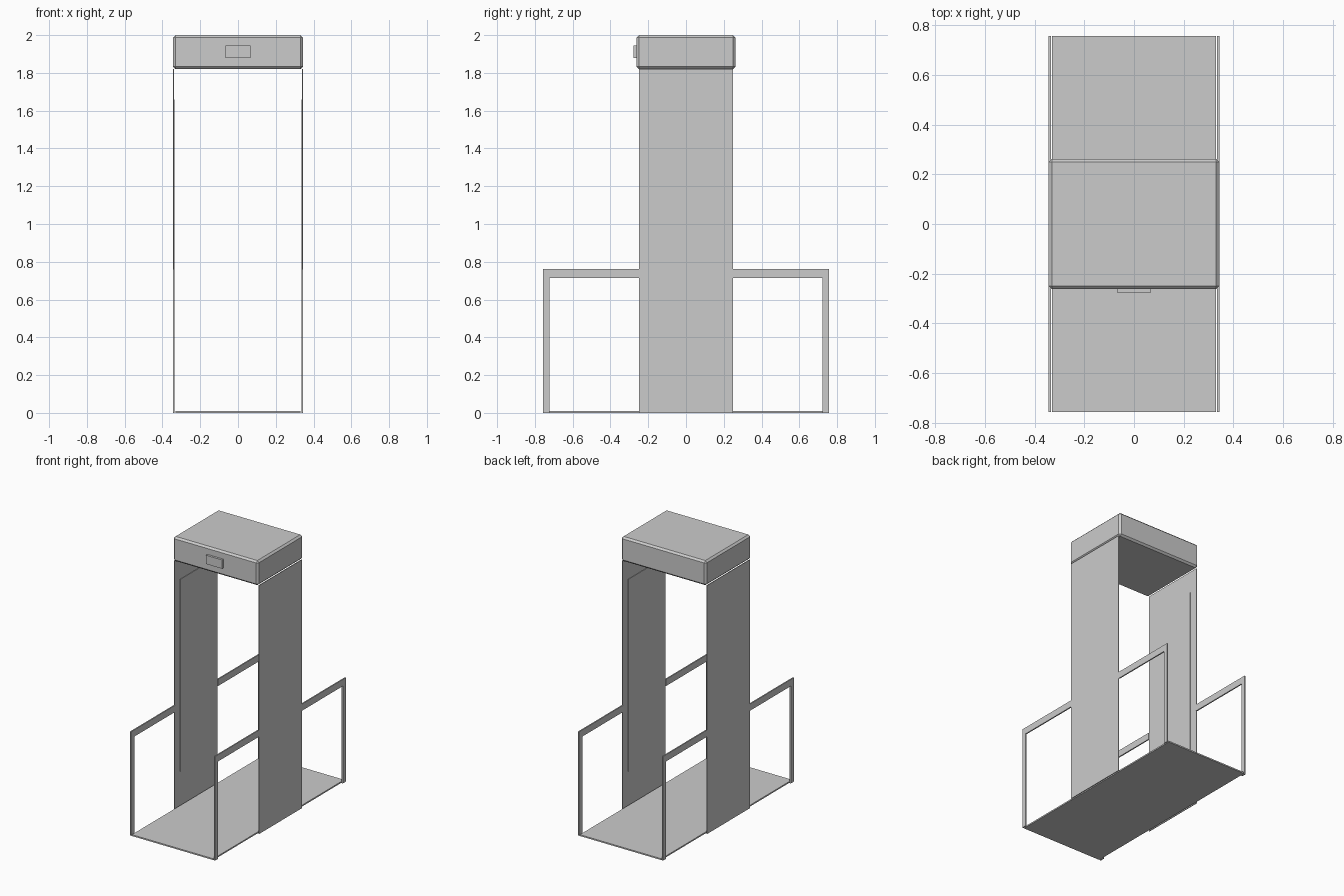
import bpy, bmesh

if "Cube" in bpy.data.objects:
    bpy.data.objects.remove(bpy.data.objects["Cube"])


def box(name, x, y, z, chamfer=0.0):
    """Axis-aligned box from (min, max) ranges, optionally chamfered."""
    bm = bmesh.new()
    bmesh.ops.create_cube(bm, size=1)
    for v in bm.verts:
        v.co = [r[0] if c < 0 else r[1] for c, r in zip(v.co, (x, y, z))]
    if chamfer:
        bmesh.ops.bevel(bm, geom=bm.edges[:], offset=chamfer, segments=1,
                        affect='EDGES', profile=0.5)
    bmesh.ops.recalc_face_normals(bm, faces=bm.faces)
    return finish(name, bm)


def finish(name, bm):
    mesh = bpy.data.meshes.new(name)
    bm.to_mesh(mesh)
    bm.free()
    obj = bpy.data.objects.new(name, mesh)
    bpy.context.collection.objects.link(obj)
    return obj


def prism_yz(name, profile, x0, x1):
    """Extrude a (y, z) outline along x."""
    bm = bmesh.new()
    face = bm.faces.new([bm.verts.new((x0, y, z)) for y, z in profile])
    ext = bmesh.ops.extrude_face_region(bm, geom=[face])
    moved = [g for g in ext['geom'] if isinstance(g, bmesh.types.BMVert)]
    bmesh.ops.translate(bm, verts=moved, vec=(x1 - x0, 0, 0))
    bmesh.ops.recalc_face_normals(bm, faces=bm.faces)
    return finish(name, bm)


def mirror(obj, y=False):
    m = obj.modifiers.new("mirror", 'MIRROR')
    m.use_axis = (True, y, False)
    m.use_clip = False
    m.use_mirror_merge = False


# Floor plate
box("floor_plate", (-0.33, 0.33), (-0.757, 0.757), (0, 0.01))

# Chamfered head housing and its front display
box("head_housing", (-0.344, 0.344), (-0.262, 0.262), (1.82, 2.0), 0.013)
box("display_panel", (-0.066, 0.066), (-0.278, -0.26), (1.88, 1.944))

# Side panels with a slim inset sheet on the inner face
mirror(box("side_panel", (0.339, 0.344), (-0.248, 0.248), (0, 1.82)))
mirror(box("inner_sheet", (0.336, 0.3395), (-0.185, 0.185), (0.25, 1.66)))

# Four L-shaped handrails
rail = [(0.248, 0.713), (0.722, 0.713), (0.722, 0),
        (0.757, 0), (0.757, 0.762), (0.248, 0.762)]
mirror(prism_yz("handrail", rail, 0.335, 0.344), y=True)
